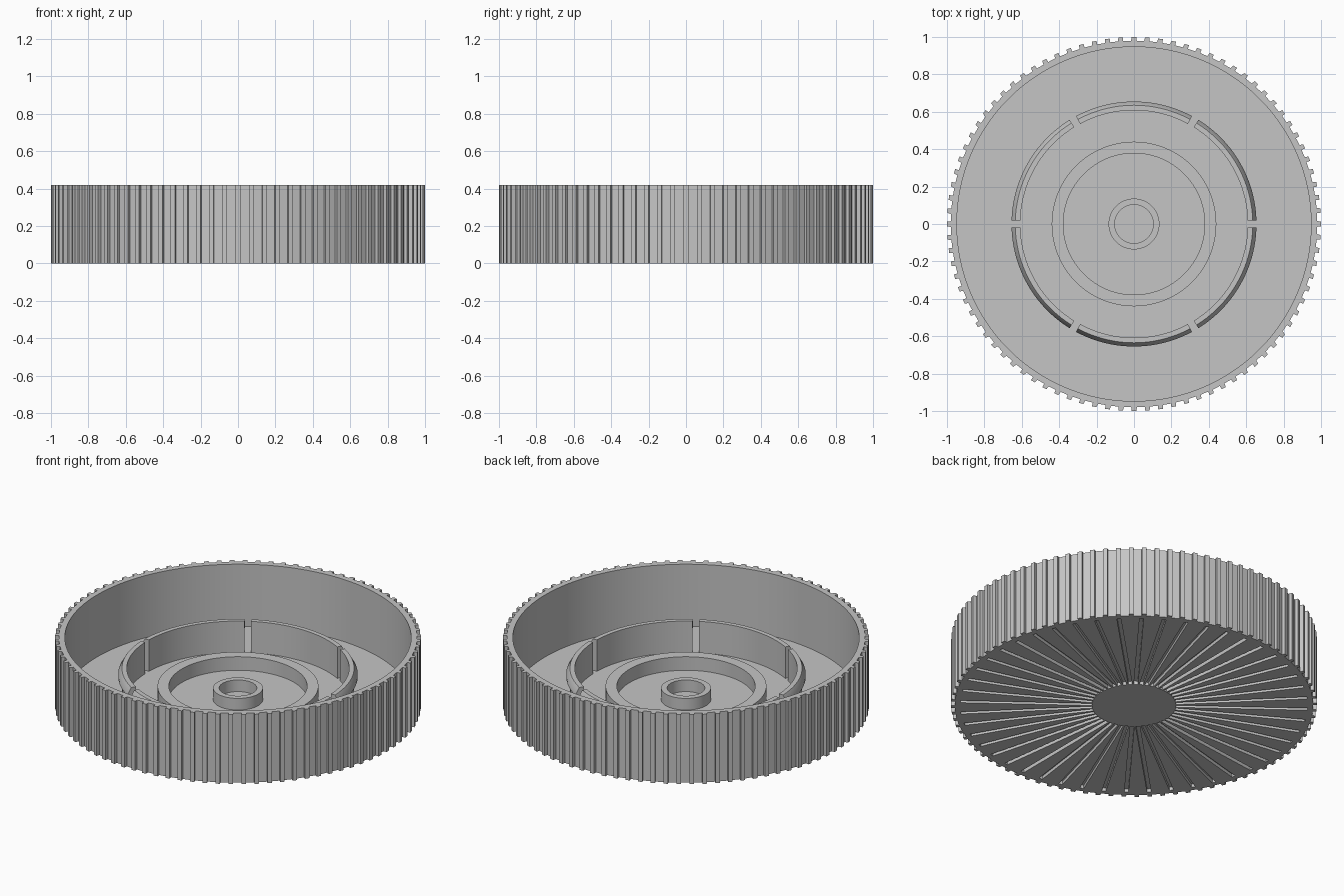
import bpy, bmesh, math
from mathutils import Matrix

cube = bpy.data.objects.get("Cube")
if cube:
    bpy.data.objects.remove(cube, do_unlink=True)

HEIGHT, FLOOR = 0.42, 0.045
TEETH, GROOVES, CLIPS = 88, 48, 6

grey = bpy.data.materials.new("plain_grey")
grey.use_nodes = True
grey.diffuse_color = (0.56, 0.56, 0.56, 1)
grey.node_tree.nodes["Principled BSDF"].inputs["Base Color"].default_value = grey.diffuse_color


def finish(bm, name):
    """Turn a bmesh into a named grey object."""
    bmesh.ops.recalc_face_normals(bm, faces=bm.faces)
    mesh = bpy.data.meshes.new(name)
    bm.to_mesh(mesh)
    bm.free()
    mesh.materials.append(grey)
    obj = bpy.data.objects.new(name, mesh)
    bpy.context.collection.objects.link(obj)
    return obj


def smooth(obj):
    bpy.ops.object.select_all(action="DESELECT")
    obj.select_set(True)
    bpy.context.view_layer.objects.active = obj
    bpy.ops.object.shade_smooth_by_angle(angle=math.radians(30))


def sweep(bm, profile, start, end, steps):
    """Sweep a closed (radius, z) profile around z; cap it if it is an arc."""
    full = end - start > math.tau - 0.001
    rows = []
    for i in range(steps if full else steps + 1):
        a = start + (end - start) * i / steps
        rows.append([bm.verts.new((r * math.cos(a), r * math.sin(a), z)) for r, z in profile])
    n = len(profile)
    pairs = list(zip(rows, rows[1:]))
    if full:
        pairs.append((rows[-1], rows[0]))
    else:
        bm.faces.new(rows[0])
        bm.faces.new(rows[-1])
    for p, q in pairs:
        for j in range(n):
            k = (j + 1) % n
            bm.faces.new((p[j], q[j], q[k], p[k]))


def ring(name, inner, outer, top):
    bm = bmesh.new()
    z = FLOOR - 0.005
    sweep(bm, [(inner, z), (outer, z), (outer, top), (inner, top)], 0, math.tau, 96)
    smooth(finish(bm, name))


# Toothed cup: outline and inner wall share the same angular steps
outline = []
pitch = math.tau / TEETH
for i in range(TEETH):
    for offset, radius in ((-0.0125, 0.98), (-0.0125, 1), (0.0125, 1), (0.0125, 0.98)):
        outline.append((i * pitch + offset, radius))
bm = bmesh.new()


def loop(z, inner=None):
    return [bm.verts.new(((inner or r) * math.cos(a), (inner or r) * math.sin(a), z))
            for a, r in outline]


# The inner loops use evenly spaced angles to avoid zero-length edges
def circle(z, radius):
    n = len(outline)
    first = -0.0125
    return [bm.verts.new((radius * math.cos(first + math.tau * i / n),
                          radius * math.sin(first + math.tau * i / n), z)) for i in range(n)]


loops = [loop(0), loop(HEIGHT), circle(HEIGHT, 0.947), circle(FLOOR, 0.947)]
for low, high in zip(loops, loops[1:]):
    for i in range(len(low)):
        k = (i + 1) % len(low)
        bm.faces.new((low[i], low[k], high[k], high[i]))
bm.faces.new(loops[0])
bm.faces.new(loops[-1])
cup = finish(bm, "toothed_cup")

# Radial grooves cut into the underside
bm = bmesh.new()
for i in range(GROOVES):
    place = (Matrix.Rotation(math.tau * i / GROOVES, 4, "Z")
             @ Matrix.Translation((0.59, 0, 0))
             @ Matrix.Diagonal((0.72, 0.022, 0.04, 1)))
    bmesh.ops.create_cube(bm, size=1, matrix=place)
cutter = finish(bm, "groove_cutter")
cutter.hide_render = True
cut = cup.modifiers.new("grooves", "BOOLEAN")
cut.operation, cut.solver, cut.object = "DIFFERENCE", "EXACT", cutter
bpy.context.view_layer.update()
cup_eval = cup.evaluated_get(bpy.context.evaluated_depsgraph_get())
cut_mesh = bpy.data.meshes.new_from_object(cup_eval)
cup.modifiers.clear()
cup.data = cut_mesh
bpy.data.objects.remove(cutter, do_unlink=True)
smooth(cup)

# Snap ring split into clips, each with an outward lip
lip = [(0.608, FLOOR - 0.005), (0.635, FLOOR - 0.005), (0.635, 0.17), (0.655, 0.185),
       (0.655, 0.2), (0.635, 0.235), (0.608, 0.235)]
bm = bmesh.new()
gap = 0.03
for i in range(CLIPS):
    start = math.tau * i / CLIPS
    sweep(bm, lip, start + gap, start + math.tau / CLIPS - gap, 20)
smooth(finish(bm, "snap_ring"))

# Low inner rings
ring("middle_ring", 0.378, 0.44, 0.127)
ring("centre_hub", 0.103, 0.136, 0.115)
